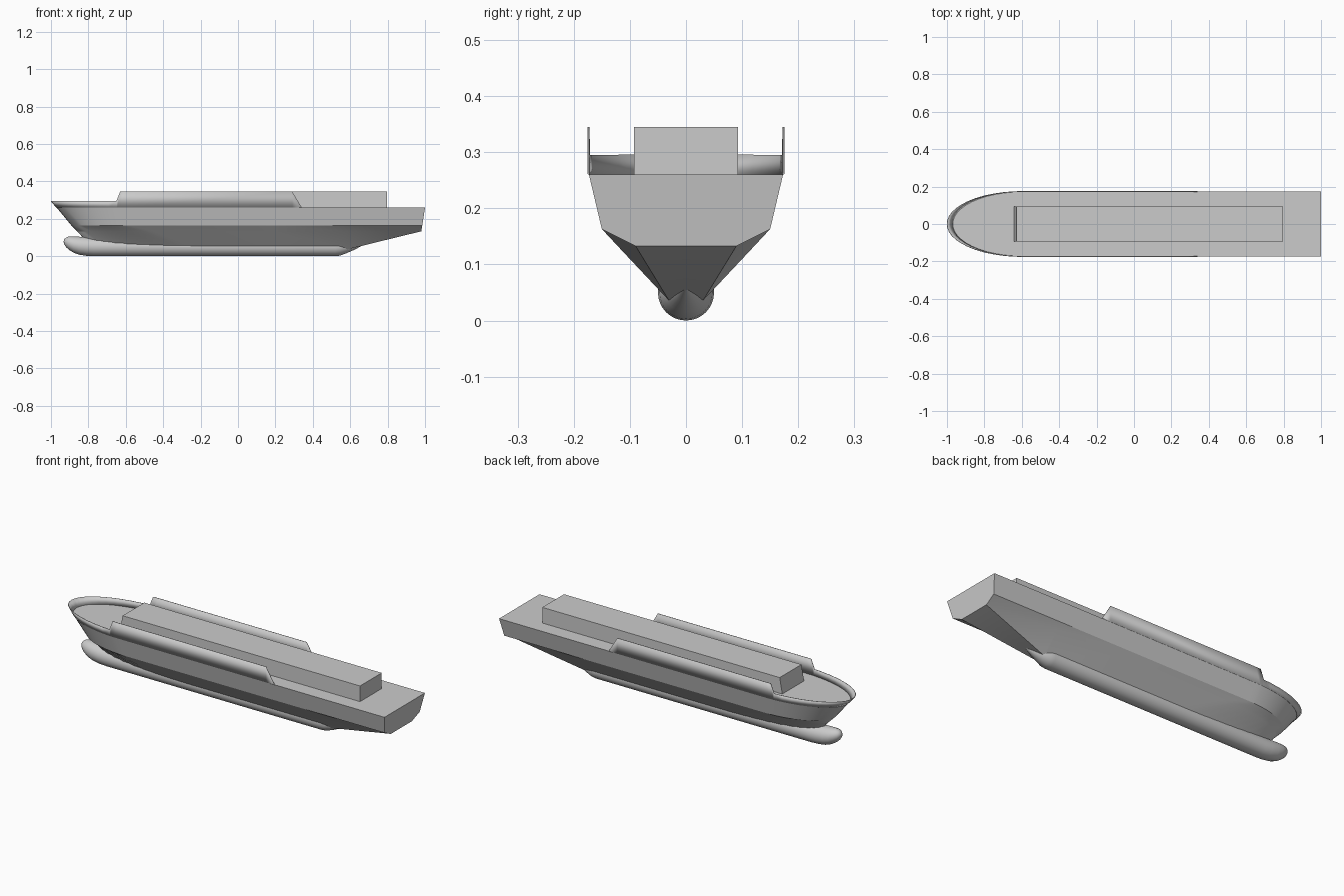
import bpy, bmesh, math

if "Cube" in bpy.data.objects:
    bpy.data.objects.remove(bpy.data.objects["Cube"])

# angles around the bow ellipse; the last steps carry the bulwark ramp
ANG = [math.radians(a) for a in (0, 7, 14, 21, 28, 36, 44, 52, 60, 68, 76, 82.82, 85.7, 90)]


def finish(bm, name, smooth=30):
    bmesh.ops.remove_doubles(bm, verts=bm.verts, dist=1e-5)
    bmesh.ops.recalc_face_normals(bm, faces=bm.faces)
    me = bpy.data.meshes.new(name)
    bm.to_mesh(me)
    bm.free()
    ob = bpy.data.objects.new(name, me)
    bpy.context.collection.objects.link(ob)
    if smooth:
        bpy.ops.object.select_all(action='DESELECT')
        ob.select_set(True)
        bpy.context.view_layer.objects.active = ob
        bpy.ops.object.shade_smooth_by_angle(angle=math.radians(smooth))
    return ob


def mirror(ob):
    m = ob.modifiers.new("Mirror", 'MIRROR')
    m.use_axis = (False, True, False)
    m.merge_threshold = 1e-4


def outline(bow, mid, half, straight):
    """Half plan outline: elliptical bow, then straight side."""
    pts = [(mid - (mid - bow) * math.cos(a), half * math.sin(a)) for a in ANG]
    return pts + [(x, half) for x in straight]


def skin(bm, rows):
    for a, b in zip(rows, rows[1:]):
        for i in range(len(a) - 1):
            bm.faces.new((a[i], a[i + 1], b[i + 1], b[i]))


# hull: half outlines from deck to bottom: bow x, end of bow curve, half beam, stern x, z
LEVELS = [(-.97, -.6, .173, 1.0, .26), (-.89, -.58, .15, .985, .163),
          (-.86, -.45, .122, .98, .133), (-.77, -.2, .03, .58, .035)]
bm = bmesh.new()
rows = []
for bow, mid, half, stern, z in LEVELS:
    pts = outline(bow, mid, half, (.2, .57, stern))
    if z == .133:
        pts[-1] = (stern, .09)
    rows.append([bm.verts.new((x, y, z)) for x, y in pts])
deck_mid = [bm.verts.new((v.co.x, 0, v.co.z)) for v in rows[0]]
keel_mid = [bm.verts.new((v.co.x, 0, v.co.z)) for v in rows[3]]
skin(bm, [deck_mid] + rows + [keel_mid])
knuckle_mid = bm.verts.new((.98, 0, .133))
bm.faces.new((deck_mid[-1], rows[0][-1], rows[1][-1], rows[2][-1], knuckle_mid))
bm.faces.new((knuckle_mid, rows[2][-1], rows[3][-1], keel_mid[-1]))
mirror(finish(bm, "hull", 20))

# bulwark: thin flared wall round the bow, stepping up amidships
bm = bmesh.new()
low = outline(-.97, -.6, .173, (.29, .34))
top = outline(-1.0, -.6, .174, (.29, .34))
heights = [.295] * 12 + [.345] * 3 + [.262]
skin(bm, [[bm.verts.new((x, y, .26)) for x, y in low],
          [bm.verts.new((x, y, h)) for (x, y), h in zip(top, heights)]])
bulwark = finish(bm, "bulwark")
mirror(bulwark)
sol = bulwark.modifiers.new("Thickness", 'SOLIDIFY')
sol.thickness = .003
sol.offset = 0

# bulb keel: round tube with a raised nose and tapered tail (x, centre z, radius)
RINGS = [(-.932, .078, .002), (-.929, .077, .014), (-.92, .074, .025), (-.905, .070, .035),
         (-.88, .062, .043), (-.85, .056, .048), (-.81, .052, .05), (-.77, .05, .05),
         (.52, .05, .05), (.545, .05, .047), (.575, .052, .038), (.62, .055, .022), (.66, .06, .006)]
bm = bmesh.new()
N = 32
rings = [[bm.verts.new((x, r * math.cos(2 * math.pi * k / N), z + r * math.sin(2 * math.pi * k / N)))
          for k in range(N)] for x, z, r in RINGS]
skin(bm, [r + [r[0]] for r in rings])
bm.faces.new(rings[0])
bm.faces.new(rings[-1])
finish(bm, "bulb_keel", 40)

# superstructure: long block with a slightly raked front
bm = bmesh.new()
side = [(-.643, .258), (.797, .258), (.797, .345), (-.627, .345)]
face = bm.faces.new([bm.verts.new((x, -.093, z)) for x, z in side])
ext = bmesh.ops.extrude_face_region(bm, geom=[face])
bmesh.ops.translate(bm, vec=(0, .186, 0), verts=[g for g in ext["geom"] if isinstance(g, bmesh.types.BMVert)])
finish(bm, "superstructure", 0)
